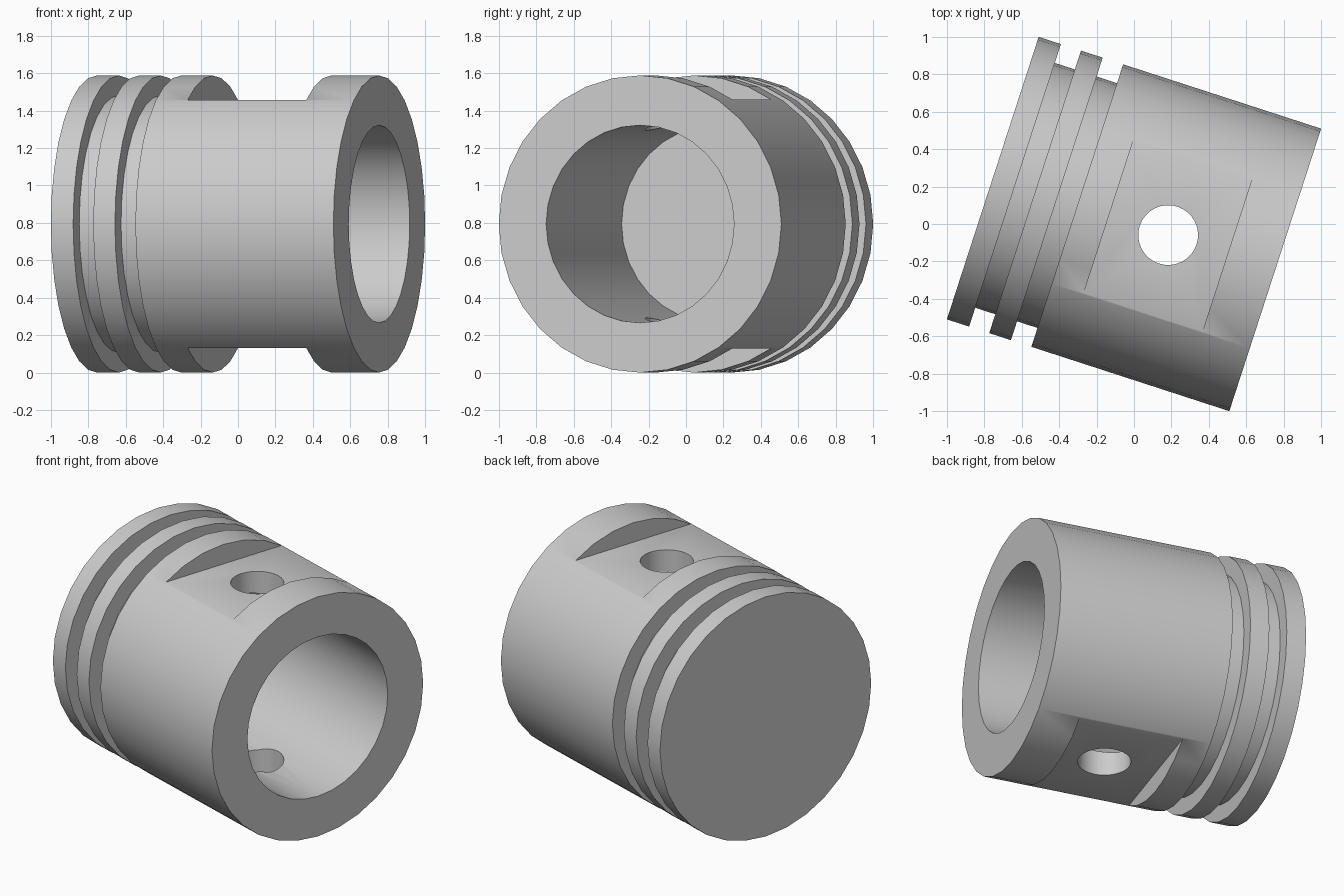
import bpy
import bmesh
from math import cos, sin, pi, radians
from mathutils import Matrix

default = bpy.data.objects.get("Cube")
if default:
    bpy.data.objects.remove(default, do_unlink=True)

RADIUS = 0.794
HALF = 0.794
GROOVE = 0.688
BORE = 0.528
SIDES = 32

metal = bpy.data.materials.new("grey_metal")
metal.use_nodes = True
grey = (0.6, 0.6, 0.6, 1)
metal.diffuse_color = grey
metal.node_tree.nodes["Principled BSDF"].inputs["Base Color"].default_value = grey


def make_object(name, bm):
    bmesh.ops.recalc_face_normals(bm, faces=bm.faces)
    mesh = bpy.data.meshes.new(name)
    bm.to_mesh(mesh)
    bm.free()
    mesh.materials.append(metal)
    obj = bpy.data.objects.new(name, mesh)
    bpy.context.collection.objects.link(obj)
    return obj


def lathe(name, profile):
    """Turn (position, radius) points around the x axis and cap both ends."""
    bm = bmesh.new()
    rings = []
    for x, r in profile:
        angles = [2 * pi * i / SIDES for i in range(SIDES)]
        rings.append([bm.verts.new((x, r * sin(a), r * cos(a))) for a in angles])
    for a, b in zip(rings, rings[1:]):
        for i in range(SIDES):
            j = (i + 1) % SIDES
            bm.faces.new((a[i], a[j], b[j], b[i]))
    bm.faces.new(rings[0])
    bm.faces.new(rings[-1])
    return make_object(name, bm)


# Piston body: closed crown, two ring grooves, skirt and blind bore
profile = [(-HALF, RADIUS)]
for start, end in ((0.125, 0.238), (0.36, 0.475)):
    profile += [(start - HALF, RADIUS), (start - HALF, GROOVE),
                (end - HALF, GROOVE), (end - HALF, RADIUS)]
profile += [(HALF, RADIUS), (HALF, BORE), (0.283 - HALF, BORE)]
piston = lathe("piston_body", profile)

# Cutters: flat pads above and below, and the pin hole through both walls
cutters = []
for side, label in ((1, "top"), (-1, "bottom")):
    bm = bmesh.new()
    bmesh.ops.create_cube(bm, size=1, matrix=Matrix.Translation(
        (0.192, 0, side * (0.664 + 0.25))) @ Matrix.Diagonal((0.667, 2, 0.5, 1)))
    cutters.append(make_object(label + "_pad_cutter", bm))
bm = bmesh.new()
bmesh.ops.create_cone(bm, cap_ends=True, segments=SIDES, radius1=0.16,
                      radius2=0.16, depth=2, matrix=Matrix.Translation((0.192, 0, 0)))
cutters.append(make_object("pin_hole_cutter", bm))

for cutter in cutters:
    cutter.hide_render = True
    mod = piston.modifiers.new(cutter.name, "BOOLEAN")
    mod.operation = "DIFFERENCE"
    mod.solver = "EXACT"
    mod.object = cutter

# Bake the cuts and drop the cutters
bpy.context.view_layer.update()
graph = bpy.context.evaluated_depsgraph_get()
result = bpy.data.meshes.new_from_object(piston.evaluated_get(graph))
piston.modifiers.clear()
piston.data = result
piston.data.materials.clear()
piston.data.materials.append(metal)
for poly in piston.data.polygons:
    poly.material_index = 0
for cutter in cutters:
    bpy.data.objects.remove(cutter, do_unlink=True)

# Lay the piston on the ground, turned about the vertical
piston.rotation_euler.z = radians(-18)
piston.location.z = RADIUS

bpy.ops.object.select_all(action="DESELECT")
piston.select_set(True)
bpy.context.view_layer.objects.active = piston
bpy.ops.object.shade_smooth_by_angle(angle=radians(30))
